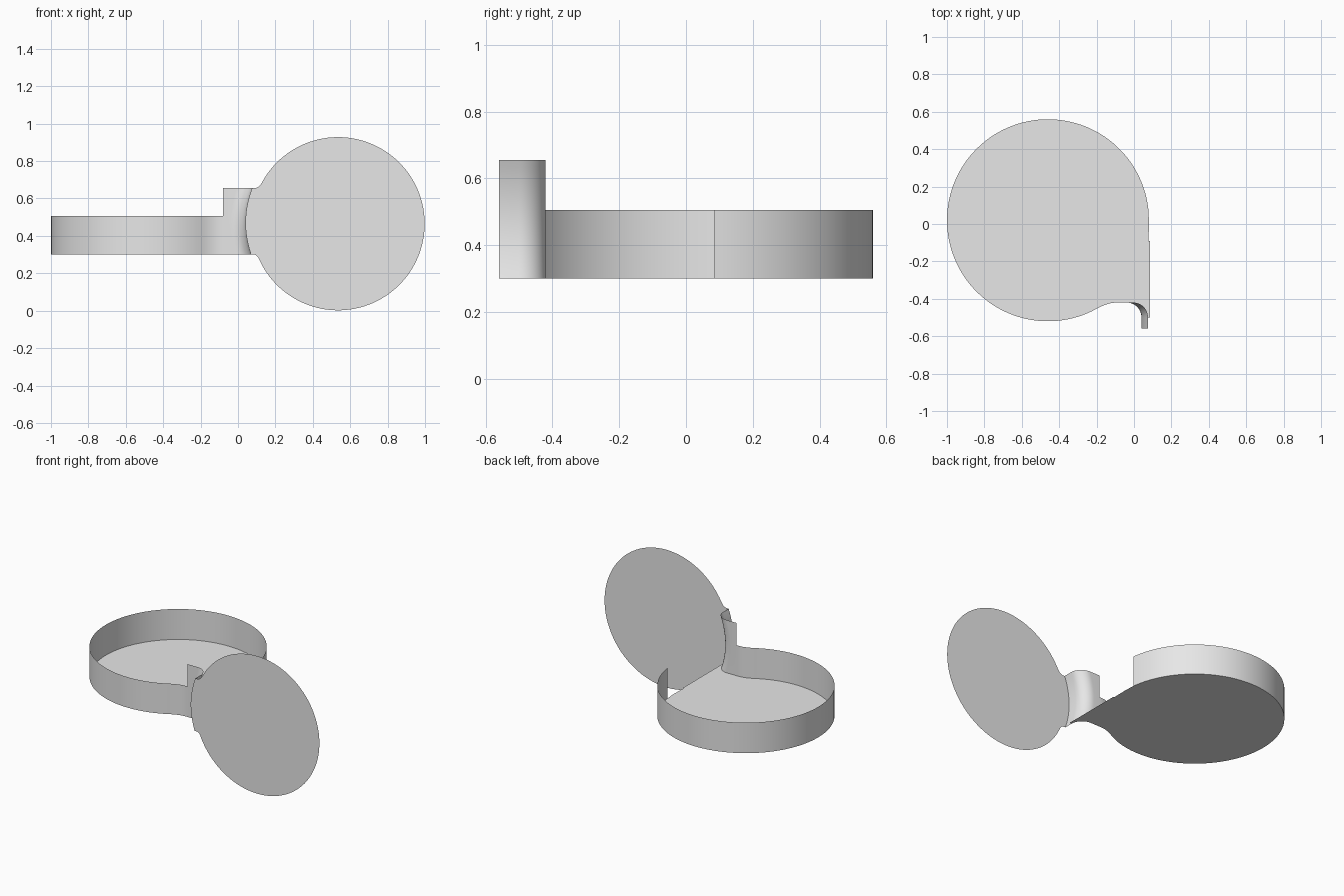
import bpy, bmesh, math
from mathutils import Vector

cube = bpy.data.objects.get("Cube")
if cube:
    bpy.data.objects.remove(cube)

grey = bpy.data.materials.new("plain grey")
grey.diffuse_color = (0.8, 0.8, 0.8, 1)
grey.use_nodes = True
grey.node_tree.nodes["Principled BSDF"].inputs["Base Color"].default_value = (0.8, 0.8, 0.8, 1)

Z0, Z_WALL, Z_TAB = 0.30, 0.505, 0.655   # floor, wall top, tab top
CX, CY, R = -0.46, 0.02, 0.54            # tray circle
Y_DISC = -0.56                           # plane of the upright disc


def make(name, faces, smooth=False):
    bm = bmesh.new()
    for pts in faces:
        bm.faces.new([bm.verts.new(p) for p in pts])
    bmesh.ops.remove_doubles(bm, verts=bm.verts, dist=1e-5)
    me = bpy.data.meshes.new(name)
    bm.to_mesh(me)
    bm.free()
    ob = bpy.data.objects.new(name, me)
    bpy.context.collection.objects.link(ob)
    me.materials.append(grey)
    if smooth:
        bpy.ops.object.select_all(action='DESELECT')
        ob.select_set(True)
        bpy.context.view_layer.objects.active = ob
        bpy.ops.object.shade_smooth_by_angle(angle=math.radians(35))
    return ob


def loft(columns):
    """Quads between neighbouring columns of points."""
    return [(a[i], b[i], b[i + 1], a[i + 1])
            for a, b in zip(columns, columns[1:]) for i in range(len(a) - 1)]


def bezier(p, c, q, n=8):
    p, c, q = Vector(p), Vector(c), Vector(q)
    return [tuple(p * (1 - t) ** 2 + c * 2 * t * (1 - t) + q * t * t)
            for t in [i / n for i in range(n + 1)]]


def arc(cx, cy, r, a0, a1, n):
    return [(cx + r * math.cos(math.radians(a0 + (a1 - a0) * i / n)),
             cy + r * math.sin(math.radians(a0 + (a1 - a0) * i / n))) for i in range(n + 1)]


def bow(z):
    """Sideways bow of the hinge tab, widest towards its top and bottom."""
    return 0.035 * ((z - 0.47) / 0.185) ** 2


def tab_path(z):
    """Plan curve of the hinge tab at height z."""
    o = bow(z)
    return [(-0.08, -0.42)] + arc(-0.04 + o, -0.50, 0.08, 90, 0, 12) + [(0.04 + o, Y_DISC)]


# Tray wall: open ring that flares into the hinge tab
wall_path = arc(CX, CY, R, 7, 299, 96)
wall_path += bezier(wall_path[-1], (-0.14, -0.42), (-0.09, -0.42)) + [(-0.08, -0.42)]
make("tray_wall", loft([[(x, y, Z0), (x, y, Z_WALL)] for x, y in wall_path]), True)

# Hinge tab: taller bowed strip turning towards the front
heights = [Z0 + (Z_TAB - Z0) * i / 16 for i in range(17)]
paths = [tab_path(z) for z in heights]
make("hinge_tab", loft([[(*path[i], z) for path, z in zip(paths, heights)]
                        for i in range(len(paths[0]))]), True)

# Tray floor: follows the wall and tab, straight along the open side
outline = wall_path + tab_path(Z0)[1:-1]
outline += [(0.085, -0.50), (0.085, -0.09), (0.078, -0.09), (0.08, 0.02)]
make("tray_floor", [[(x, y, Z0) for x, y in outline]])

# Upright disc with a short filleted neck meeting the tab
disc = arc(0.535, 0.465, 0.463, 151, -155, 96)
disc += bezier(disc[-1], (0.105, 0.298), (0.085, Z0))
disc += [(0.04 + bow(z), z) for z in heights]
disc += bezier((0.09, Z_TAB), (0.115, 0.658), disc[0])[:-1]
make("upright_disc", [[(x, Y_DISC, z) for x, z in disc]])

# Tiny marks on the far side of the wall
make("line_mark", [[(-1.001, -0.018, 0.403), (-1.001, 0.06, 0.403),
                    (-1.001, 0.06, 0.405), (-1.001, -0.018, 0.405)]])
make("triangle_mark", [[(-1.001, 0.004, 0.355), (-1.001, 0.029, 0.355),
                        (-1.001, 0.017, 0.320)]])
